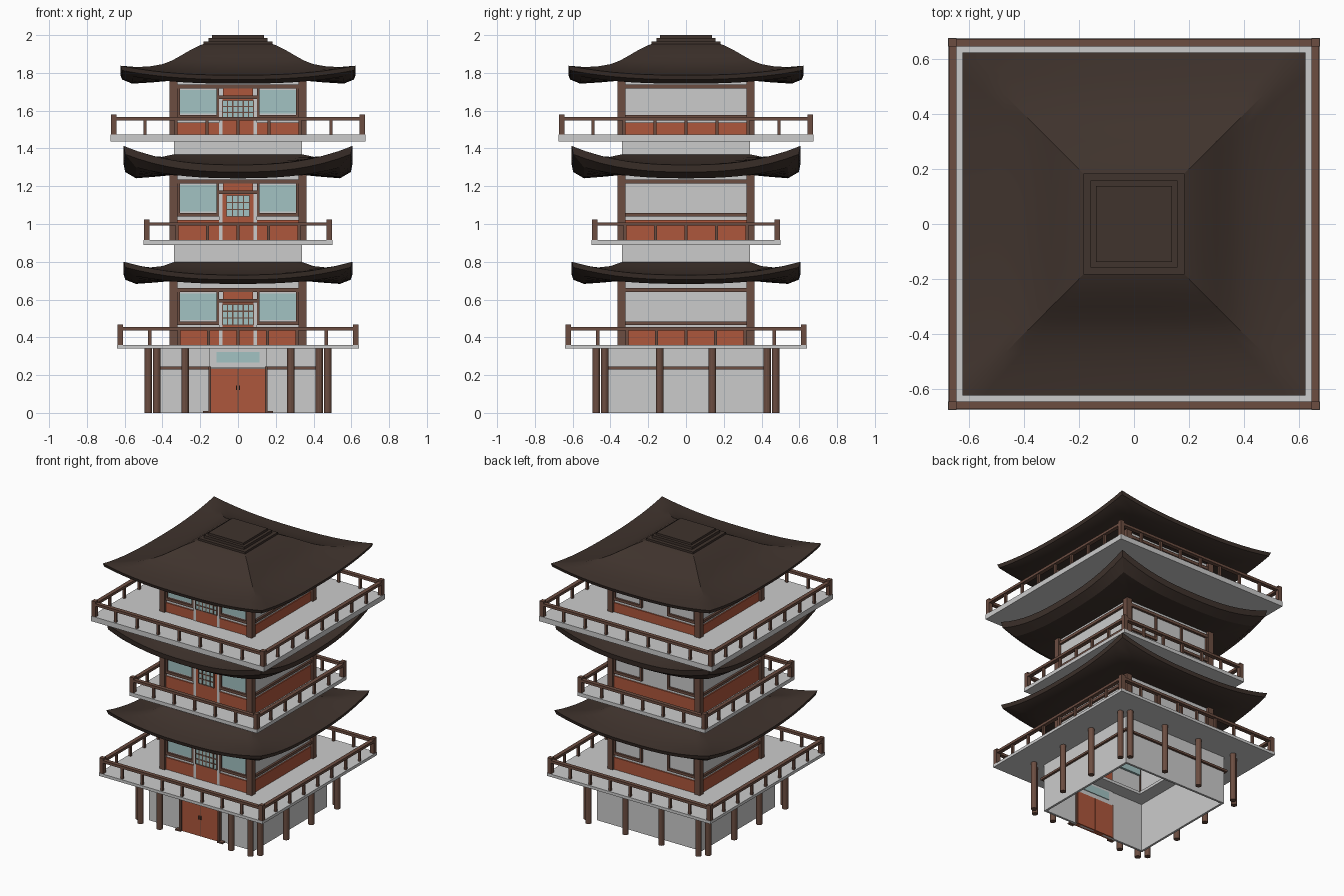
import bpy, bmesh
from math import pi
from mathutils import Matrix, Vector

if "Cube" in bpy.data.objects:
    bpy.data.objects.remove(bpy.data.objects["Cube"])


def material(name, rgb):
    m = bpy.data.materials.new(name)
    m.diffuse_color = (*rgb, 1)
    m.use_nodes = True
    m.node_tree.nodes["Principled BSDF"].inputs["Base Color"].default_value = m.diffuse_color
    return m


ROOF = material("dark_roof", (0.05, 0.033, 0.026))
WOOD = material("brown_wood", (0.15, 0.075, 0.053))
RED = material("red_panel", (0.42, 0.095, 0.045))
GLASS = material("pale_glass", (0.36, 0.54, 0.54))
GREY = None
ALL = (0, 1, 2, 3)


def finish(name, bm, mat):
    bmesh.ops.recalc_face_normals(bm, faces=bm.faces)
    me = bpy.data.meshes.new(name)
    bm.to_mesh(me)
    bm.free()
    ob = bpy.data.objects.new(name, me)
    bpy.context.collection.objects.link(ob)
    if mat:
        me.materials.append(mat)
    return ob


def part(name, boxes, mat=GREY, sides=(0,)):
    """Boxes (x0, x1, y0, y1, z0, z1) laid out for the front, turned onto each side."""
    bm = bmesh.new()
    for k in sides:
        turn = Matrix.Rotation(k * pi / 2, 4, 'Z')
        for x0, x1, y0, y1, z0, z1 in boxes:
            mid = Vector(((x0 + x1) / 2, (y0 + y1) / 2, (z0 + z1) / 2))
            size = Matrix.Diagonal((x1 - x0, y1 - y0, z1 - z0, 1))
            bmesh.ops.create_cube(bm, size=1, matrix=turn @ Matrix.Translation(mid) @ size)
    return finish(name, bm, mat)


def mirrored(b):
    return [b, (-b[1], -b[0], *b[2:])]


def square_tube(name, outer, inner, z0, z1, mat=GREY):
    # four pinwheel walls that meet without overlapping
    return part(name, [(-outer, inner, -outer, -inner, z0, z1)], mat, ALL)


def columns(name, spots, radius, z0, z1):
    bm = bmesh.new()
    for x, y in spots:
        bmesh.ops.create_cone(bm, cap_ends=True, segments=12, radius1=radius, radius2=radius,
                              depth=z1 - z0, matrix=Matrix.Translation((x, y, (z0 + z1) / 2)))
    return finish(name, bm, WOOD)


def roof(name, profile, eave, curl, cap=False, n=16):
    """Square rings following a (radius, height) profile, corners swept upwards."""
    bm = bmesh.new()
    start = profile[0][0]
    rings = []
    for r, z in profile:
        t = max(0, (r - start) / (eave - start))
        ring = []
        for k in ALL:
            turn = Matrix.Rotation(k * pi / 2, 3, 'Z')
            for i in range(n):
                u = 2 * i / n - 1
                ring.append(bm.verts.new(turn @ Vector((u * r, -r, z + curl * t ** 2 * abs(u) ** 2.5))))
        rings.append(ring)
    for a, b in zip(rings, rings[1:]):
        for i in range(4 * n):
            j = (i + 1) % (4 * n)
            bm.faces.new((a[i], a[j], b[j], b[i]))
    if cap:
        bm.faces.new(rings[0])
    ob = finish(name, bm, ROOF)
    bpy.context.view_layer.objects.active = ob
    ob.select_set(True)
    bpy.ops.object.shade_smooth_by_angle(angle=0.5)
    ob.select_set(False)


def balcony(name, half, z0, z1, segments, hole):
    # deck
    if hole:
        square_tube(name + "_deck", half, hole, z0, z1)
    else:
        part(name + "_deck", [(-half, half, -half, half, z0, z1)])
    # railing: corner posts, balusters, top rail and bottom rail
    c = half - 0.017
    posts = [(-c - 0.015, -c + 0.015, -c - 0.015, -c + 0.015, z1, z1 + 0.108)]
    for i in range(1, segments):
        x = -c + 2 * c * i / segments
        posts.append((x - 0.008, x + 0.008, -c - 0.008, -c + 0.008, z1, z1 + 0.08))
    part(name + "_posts", posts, WOOD, ALL)
    part(name + "_rails", [(-c, c, -c - 0.014, -c + 0.014, z1 + 0.076, z1 + 0.094)], WOOD, ALL)


def storey(name, f, sill, top, door_w):
    w = 0.34
    # corner posts and horizontal beams
    part(name + "_corner_posts", [(-0.362, -0.32, -0.362, -0.32, f, f + top + 0.06)], WOOD, ALL)
    part(name + "_top_beams", [(-w, w, -w - 0.016, -w, f + top, f + top + 0.02)], WOOD, ALL)
    beam = (0.1, 0.33, -w - 0.014, -w, f + sill, f + sill + 0.018)
    part(name + "_sill_beams", mirrored(beam), WOOD, (0, 2))
    part(name + "_side_sills", [(-w, w, *beam[2:])], WOOD, (1, 3))
    # red panels below the sills
    part(name + "_lower_panels", [(-0.32, 0.32, -w - 0.008, -w, f, f + sill - 0.02)], RED, ALL)
    # windows: glazed in front, blank at the back
    z0, z1 = f + sill + 0.018, f + top
    part(name + "_windows", mirrored((0.11, 0.315, -w - 0.004, -w + 0.03, z0 + 0.008, z1 - 0.008)), GLASS)
    frame = []
    for x in (0.1, 0.308):
        frame += mirrored((x, x + 0.014, -w - 0.014, -w, z0, z1))
    part(name + "_window_frames", frame, WOOD, (0, 2))
    # door with lattice window, lintel and red panel above
    d = f + top - 0.055
    part(name + "_door_frame", mirrored((0.082, 0.1, -w - 0.012, -w, f, d)))
    part(name + "_door", [(-0.082, 0.082, -w - 0.012, -w + 0.03, f, d)], RED)
    part(name + "_door_lintel", [(-0.1, 0.1, -w - 0.02, -w, d, d + 0.018)], WOOD)
    part(name + "_transom_panel", [(-0.08, 0.08, -w - 0.01, -w, d + 0.018, f + top)], RED)
    a, b, y = f + sill, d - 0.01, -w - 0.012
    part(name + "_door_glass", [(-door_w, door_w, y - 0.002, y, a, b)], GLASS)
    cols = 6 if door_w > 0.07 else 4
    bars = []
    for i in range(cols + 1):
        x = -door_w + 2 * door_w * i / cols
        bars.append((x - 0.003, x + 0.003, y - 0.006, y, a, b))
    for i in range(4):
        z = a + (b - a) * i / 3
        bars.append((-door_w, door_w, y - 0.006, y, z - 0.003, z + 0.003))
    part(name + "_door_lattice", bars, WOOD)


# ground floor walls, tie beam and columns
square_tube("ground_wall", 0.41, 0.395, 0, 0.34)
part("ground_tie_beams_front", mirrored((0.155, 0.425, -0.425, -0.41, 0.23, 0.245)), WOOD)
part("ground_tie_beams", [(-0.425, 0.425, -0.425, -0.41, 0.23, 0.245)], WOOD, (1, 2, 3))
spots = [(x, -0.475) for x in (-0.43, -0.28, 0.28, 0.43)]
for v in (-0.43, -0.14, 0.14, 0.43):
    spots += [(-0.475, v), (0.475, v), (v, 0.475)]
columns("ground_columns", spots, 0.02, 0, 0.34)

# ground floor double door, frame and window above
part("main_door", mirrored((0.001, 0.145, -0.422, -0.385, 0, 0.235)), RED)
part("main_door_seam", [(-0.002, 0.002, -0.424, -0.42, 0, 0.235)], WOOD)
part("main_door_frame", mirrored((0.143, 0.157, -0.435, -0.39, 0, 0.245)), WOOD)
part("main_door_feet", mirrored((0.143, 0.185, -0.44, -0.41, 0, 0.01)), WOOD)
part("main_door_handles", mirrored((0.005, 0.01, -0.43, -0.42, 0.12, 0.145)), WOOD)
part("main_door_header", [(-0.15, 0.15, -0.418, -0.39, 0.237, 0.34)])
part("main_door_window", [(-0.115, 0.115, -0.421, -0.385, 0.268, 0.322)], GLASS)

# tower shell, balconies and storeys
square_tube("tower_wall", 0.34, 0.325, 0.34, 1.78)
balcony("lower_balcony", 0.64, 0.34, 0.36, 8, 0.3)
balcony("middle_balcony", 0.5, 0.89, 0.915, 6, 0)
balcony("upper_balcony", 0.675, 1.437, 1.473, 8, 0)
storey("lower_storey", 0.36, 0.105, 0.28, 0.083)
storey("middle_storey", 0.915, 0.125, 0.30, 0.06)
storey("upper_storey", 1.473, 0.085, 0.245, 0.083)

# swept roofs
roof("lower_roof", [(0.335, 0.80), (0.40, 0.773), (0.47, 0.752), (0.54, 0.738), (0.605, 0.73),
                    (0.597, 0.705), (0.54, 0.683), (0.44, 0.69), (0.335, 0.70)], 0.605, 0.07)
roof("middle_roof", [(0.335, 1.37), (0.40, 1.35), (0.47, 1.333), (0.54, 1.32), (0.605, 1.313),
                     (0.597, 1.275), (0.54, 1.242), (0.44, 1.25), (0.335, 1.26)], 0.605, 0.10)
roof("top_roof", [(0.15, 1.965), (0.20, 1.946), (0.25, 1.92), (0.30, 1.888), (0.35, 1.856), (0.40, 1.832),
                  (0.47, 1.811), (0.54, 1.797), (0.622, 1.788), (0.614, 1.765), (0.56, 1.743),
                  (0.45, 1.75), (0.335, 1.76)], 0.622, 0.05, cap=True)

# stepped roof cap
part("roof_cap", [(-h, h, -h, h, 1.93, z) for h, z in ((0.183, 1.967), (0.157, 1.985), (0.137, 2.0))], ROOF)
